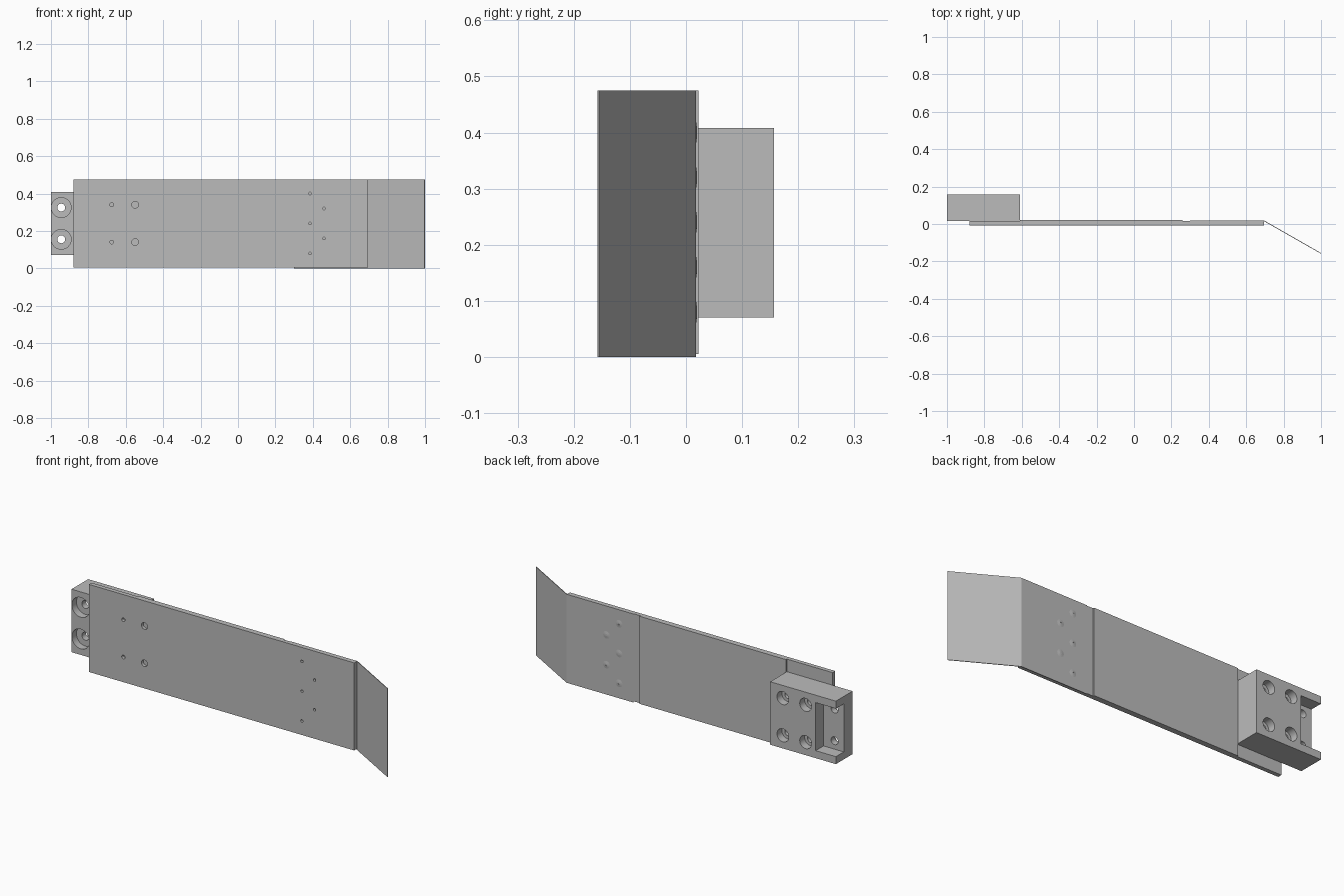
import bpy
import bmesh
from math import pi
from mathutils import Matrix, Vector

if "Cube" in bpy.data.objects:
    bpy.data.objects.remove(bpy.data.objects["Cube"])

metal = bpy.data.materials.new("plain_grey")
metal.use_nodes = True
grey = (0.5, 0.5, 0.5, 1)
metal.diffuse_color = grey
metal.node_tree.nodes["Principled BSDF"].inputs["Base Color"].default_value = grey


def finish(name, bm):
    bmesh.ops.recalc_face_normals(bm, faces=bm.faces)
    mesh = bpy.data.meshes.new(name)
    bm.to_mesh(mesh)
    bm.free()
    mesh.materials.append(metal)
    obj = bpy.data.objects.new(name, mesh)
    bpy.context.collection.objects.link(obj)
    return obj


def box(name, low, high):
    bm = bmesh.new()
    low, high = Vector(low), Vector(high)
    bmesh.ops.create_cube(bm, size=1, matrix=Matrix.Translation((low + high) / 2)
                          @ Matrix.Diagonal((*(high - low), 1)))
    return finish(name, bm)


def round_part(name, x, z, y0, y1, r0, r1=None):
    """Cylinder or cone along y, radius r0 at y0 and r1 at y1."""
    bm = bmesh.new()
    place = Matrix.Translation((x, (y0 + y1) / 2, z)) @ Matrix.Rotation(-pi / 2, 4, "X")
    bmesh.ops.create_cone(bm, cap_ends=True, segments=32, radius1=r0,
                          radius2=r0 if r1 is None else r1, depth=y1 - y0, matrix=place)
    return finish(name, bm)


def select(obj):
    bpy.ops.object.select_all(action="DESELECT")
    obj.select_set(True)
    bpy.context.view_layer.objects.active = obj


def cut(obj, cutter):
    select(obj)
    mod = obj.modifiers.new("cut", "BOOLEAN")
    mod.operation = "DIFFERENCE"
    mod.solver = "EXACT"
    mod.object = cutter
    bpy.ops.object.modifier_apply(modifier=mod.name)
    bpy.data.objects.remove(cutter)


def drill(obj, x, z, y0, y1, r):
    cut(obj, round_part("drill", x, z, y0, y1, r))


# Long front plate and the cover plate behind it
plate = box("main_plate", (-0.88, -0.008, 0.005), (0.695, 0.015, 0.475))
cover = box("back_cover", (-0.61, 0.015, 0.005), (0.26, 0.022, 0.475))

# Thin sheet with its end bent forward
bm = bmesh.new()
profile = [(0.3, 0.015), (0.695, 0.015), (0.998, -0.158),
           (1.0, -0.155), (0.697, 0.018), (0.3, 0.018)]
face = bm.faces.new([bm.verts.new((x, y, 0)) for x, y in profile])
side = bmesh.ops.extrude_face_region(bm, geom=[face])
bmesh.ops.translate(bm, vec=(0, 0, 0.475),
                    verts=[v for v in side["geom"] if isinstance(v, bmesh.types.BMVert)])
sheet = finish("bent_sheet", bm)

# Mounting block with an open pocket at its end
block = box("mounting_block", (-1, 0.016, 0.07), (-0.61, 0.157, 0.408))
cut(block, box("pocket", (-1.1, 0.09, 0.11), (-0.88, 0.3, 0.368)))

# Stepped holes through the pocket floor
for z in (0.155, 0.325):
    drill(block, -0.945, z, -0.1, 0.055, 0.053)
    drill(block, -0.945, z, 0.03, 0.12, 0.021)

# Stepped holes in the back of the block, blind holes in the plate
for z in (0.14, 0.34):
    for x in (-0.685, -0.82):
        drill(block, x, z, 0.115, 0.2, 0.035)
        drill(block, x, z, 0.06, 0.15, 0.018)
    drill(plate, -0.675, z, -0.05, 0.008, 0.01)
    drill(plate, -0.55, z, -0.05, 0.008, 0.018)

# Low rivets that hold the sheet, with small holes in the plate front
rivets = [(0.385, z) for z in (0.08, 0.24, 0.4)] + [(0.46, z) for z in (0.16, 0.32)]
for x, z in rivets:
    rivet = round_part("rivet", x, z, 0.018, 0.02, 0.02, 0.006)
    drill(rivet, x, z, 0.0185, 0.03, 0.005)
    drill(plate, x, z, -0.05, 0.008, 0.007)

for obj in (plate, block):
    select(obj)
    bpy.ops.object.shade_smooth_by_angle(angle=pi / 6)
